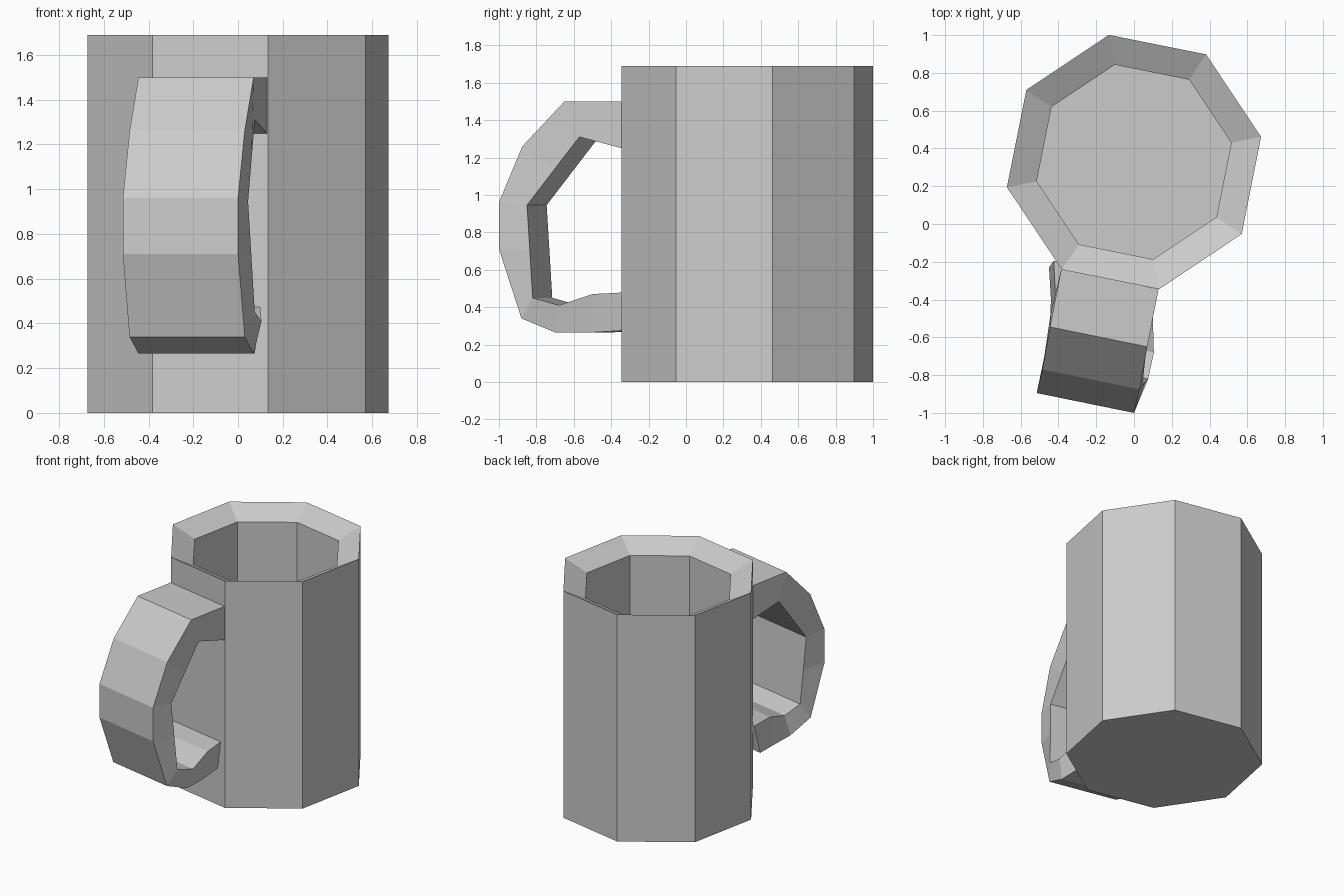
import bpy, bmesh, math
from mathutils import Vector

if "Cube" in bpy.data.objects:
    bpy.data.objects.remove(bpy.data.objects["Cube"])


def loft(name, rings):
    """Skin equal-sized closed rings and cap both ends."""
    bm = bmesh.new()
    vs = [[bm.verts.new(p) for p in r] for r in rings]
    n = len(vs[0])
    for a, b in zip(vs, vs[1:]):
        for i in range(n):
            j = (i + 1) % n
            bm.faces.new((a[i], a[j], b[j], b[i]))
    bm.faces.new(vs[0])
    bm.faces.new(vs[-1])
    bmesh.ops.recalc_face_normals(bm, faces=bm.faces)
    me = bpy.data.meshes.new(name)
    bm.to_mesh(me)
    bm.free()
    ob = bpy.data.objects.new(name, me)
    bpy.context.collection.objects.link(ob)
    return ob


def octagon(r, z):
    angles = [math.radians(11.2 + 45 * i) for i in range(8)]
    return [(r * math.cos(a), 0.328 + r * math.sin(a), z) for a in angles]


# Mug body: outer wall, inward-sloping rim, inner wall and floor
loft("mug_body", [octagon(0.686, 0), octagon(0.686, 1.69),
                  octagon(0.525, 1.61), octagon(0.525, 0.15)])

# Handle: right-hand outer and inner points of each section, top to bottom
sections = [
    ((0.13, -0.345, 1.50), (0.13, -0.345, 1.25)),
    ((0.07, -0.65, 1.50), (0.075, -0.57, 1.31)),
    ((0.03, -0.875, 1.26), (0.06, -0.71, 1.128)),
    ((0.0, -1.0, 0.96), (0.045, -0.85, 0.945)),
    ((0.0, -1.0, 0.71), (0.06, -0.835, 0.70)),
    ((0.03, -0.88, 0.34), (0.075, -0.82, 0.45)),
    ((0.07, -0.70, 0.265), (0.105, -0.68, 0.41)),
    ((0.075, -0.50, 0.265), (0.10, -0.50, 0.47)),
    ((0.065, -0.335, 0.275), (0.09, -0.30, 0.48)),
]
across = Vector((-0.515, 0.105, 0))
rings = []
for outer, inner in sections:
    o, i = Vector(outer), Vector(inner)
    rings.append([o, i, i + across, o + across])
loft("mug_handle", rings)
